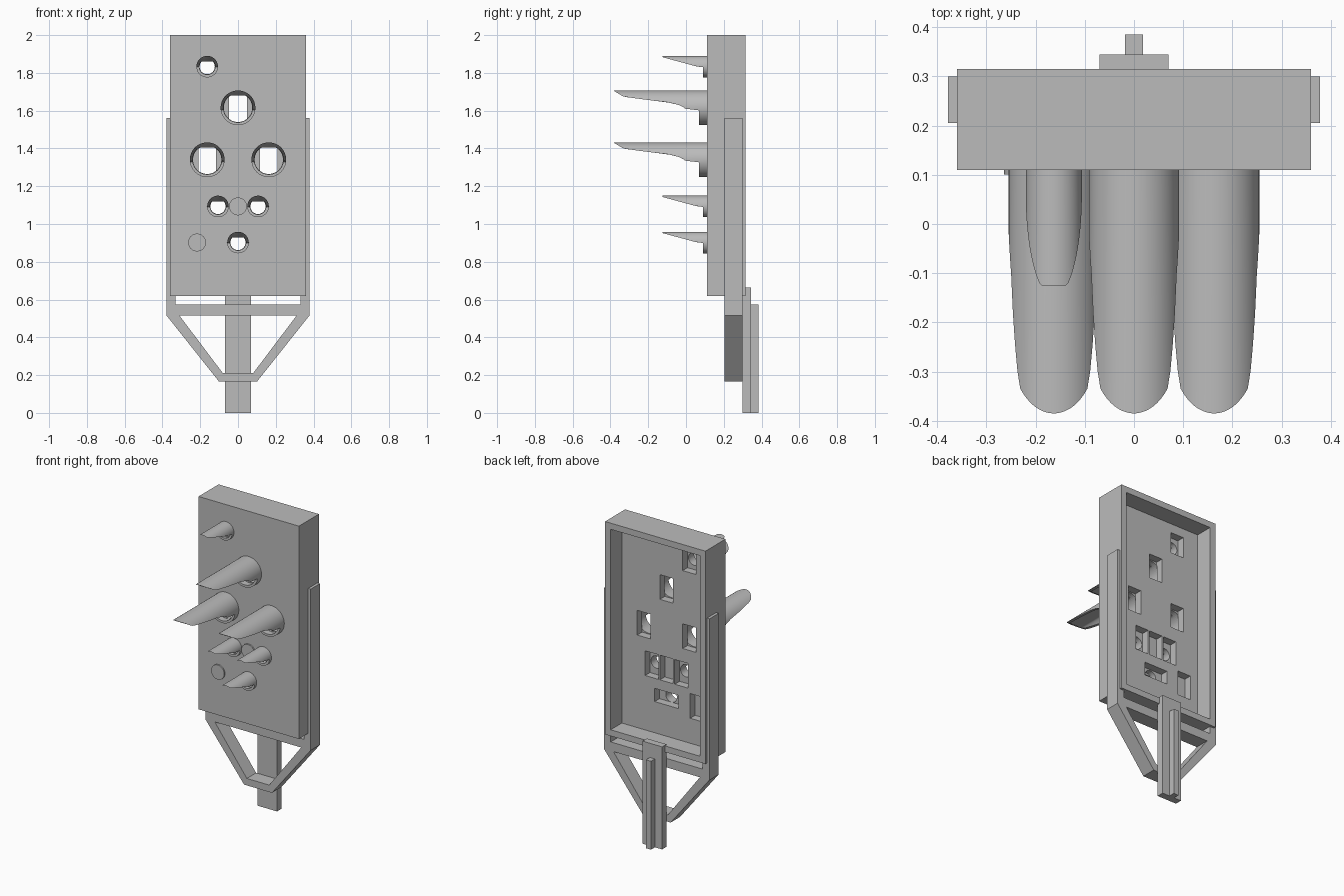
import bpy, bmesh, math

cube = bpy.data.objects.get("Cube")
if cube:
    bpy.data.objects.remove(cube, do_unlink=True)

grey = bpy.data.materials.new("plain grey")
grey.use_nodes = True
grey.diffuse_color = (0.5, 0.5, 0.5, 1)
grey.node_tree.nodes["Principled BSDF"].inputs["Base Color"].default_value = (0.5, 0.5, 0.5, 1)


def add_object(name, bm):
    bmesh.ops.recalc_face_normals(bm, faces=bm.faces)
    mesh = bpy.data.meshes.new(name)
    bm.to_mesh(mesh)
    bm.free()
    mesh.materials.append(grey)
    obj = bpy.data.objects.new(name, mesh)
    bpy.context.collection.objects.link(obj)
    return obj


def prism(name, outline, y0, y1):
    """Extrude an x-z outline from y0 to y1."""
    bm = bmesh.new()
    face = bm.faces.new([bm.verts.new((x, y0, z)) for x, z in outline])
    new = bmesh.ops.extrude_face_region(bm, geom=[face])["geom"]
    verts = [v for v in new if isinstance(v, bmesh.types.BMVert)]
    bmesh.ops.translate(bm, verts=verts, vec=(0, y1 - y0, 0))
    return add_object(name, bm)


def box(name, x0, x1, y0, y1, z0, z1):
    return prism(name, [(x0, z0), (x1, z0), (x1, z1), (x0, z1)], y0, y1)


def disc(name, x, z, r, y0, y1, n=48):
    ring = [(x + r * math.cos(2 * math.pi * i / n), z + r * math.sin(2 * math.pi * i / n)) for i in range(n)]
    return prism(name, ring, y0, y1)


def smooth(obj):
    bpy.ops.object.select_all(action="DESELECT")
    obj.select_set(True)
    bpy.context.view_layer.objects.active = obj
    bpy.ops.object.shade_smooth_by_angle(angle=math.radians(30))


def cut(obj, cutter):
    mod = obj.modifiers.new("cut", "BOOLEAN")
    mod.operation = "DIFFERENCE"
    mod.solver = "EXACT"
    mod.object = cutter
    bpy.context.view_layer.objects.active = obj
    bpy.ops.object.modifier_apply(modifier=mod.name)
    bpy.data.objects.remove(cutter, do_unlink=True)


def reach(profile, h):
    """Front edge y for a relative height h, from a top-down profile."""
    for (h0, y0), (h1, y1) in zip(profile, profile[1:]):
        if h >= h1:
            return y0 + (y1 - y0) * (h0 - h) / max(h0 - h1, 1e-6)
    return profile[-1][1]


def hood(name, x, z, r, r_in, ceiling, profile, n=64):
    """Tube trimmed by a side profile, with a flat ceiling inside."""
    bm = bmesh.new()
    rows = []
    for i in range(n):
        a = 2 * math.pi * (i + 0.5) / n
        s, c = math.sin(a), math.cos(a)
        zi = min(r_in * c, ceiling)
        yo, yi = reach(profile, c), reach(profile, zi / r if c > 0 else c)
        rows.append([bm.verts.new(p) for p in (
            (x + r * s, BACK, z + r * c), (x + r * s, yo, z + r * c),
            (x + r_in * s, yi, z + zi), (x + r_in * s, BACK, z + zi))])
    for i in range(n):
        p, q = rows[i], rows[(i + 1) % n]
        for k in range(4):
            bm.faces.new((p[k], q[k], q[(k + 1) % 4], p[(k + 1) % 4]))
    smooth(add_object(name, bm))


# Main dimensions
FRONT, FLOOR, REAR = 0.11, 0.20, 0.315
STEP = 0.15
BACK = FRONT + 0.005

# Lamps: name, x, z, large
lamps = [("top", -0.163, 1.833, False), ("upper", 0, 1.615, True),
         ("right", -0.163, 1.34, True), ("left", 0.163, 1.34, True),
         ("lower_right", -0.106, 1.093, False), ("lower_left", 0.106, 1.093, False),
         ("bottom", 0, 0.902, False)]
blanks = [("middle", 0, 1.093), ("side", -0.217, 0.902)]
large_profile = [(1, -0.385), (0.9, -0.37), (0.64, -0.33), (0.45, -0.2), (0.32, -0.09),
                 (0.1, -0.02), (-0.1, 0), (-0.12, 0.07), (-1, 0.07)]
small_profile = [(1, -0.125), (0.88, -0.125), (0, 0.06), (-0.02, 0.09), (-1, 0.09)]

# Housing, open at the back
housing = box("housing", -0.36, 0.36, FRONT, REAR, 0.62, 2)
cut(housing, box("cavity", -0.32, 0.32, FLOOR, REAR + 0.1, 0.66, 1.96))

# Lamp openings and the pockets behind them
pockets = [(x, z, 0.047, 0.08 if big or abs(x) < 0.15 else 0.068) for n, x, z, big in lamps[:-1]]
pockets += [(0, 0.905, 0.085, 0.043)] + [(x, z, 0.047, 0.08) for n, x, z in blanks]
for x, z, w, h in pockets:
    cut(housing, box("pocket", x - w, x + w, STEP, FLOOR + 0.05, z - h, z + h))
for name, x, z, big in lamps:
    cut(housing, disc("opening", x, z, 0.075 if big else 0.04, FRONT - 0.05, STEP + 0.002))

# Hoods and blanking discs
for name, x, z, big in lamps:
    if big:
        hood(name + "_large_hood", x, z, 0.092, 0.077, 0.065, large_profile)
    else:
        hood(name + "_small_hood", x, z, 0.057, 0.042, 0.027, small_profile)
for name, x, z in blanks:
    smooth(disc(name + "_blank_disc", x, z, 0.047, FRONT - 0.009, FRONT + 0.01))

# Support bracket
B0, B1 = 0.205, 0.30
for side, s in (("left", 1), ("right", -1)):
    prism(side + "_bracket_bar", [(s * 0.33, 0.515), (s * 0.378, 0.515), (s * 0.378, 1.56), (s * 0.33, 1.56)], B0, B1)
    prism(side + "_bracket_brace", [(s * 0.378, 0.515), (s * 0.31, 0.515), (s * 0.08, 0.21), (s * 0.10, 0.165)], B0, B1)
box("bracket_crossbar", -0.33, 0.33, B0, B1, 0.515, 0.573)
prism("bracket_foot", [(-0.10, 0.165), (0.10, 0.165), (0.08, 0.21), (-0.08, 0.21)], B0, B1)

# Post with its rear rib
box("post", -0.07, 0.07, B1, 0.345, 0, 0.665)
box("post_rib", -0.018, 0.018, 0.345, 0.385, 0, 0.573)
